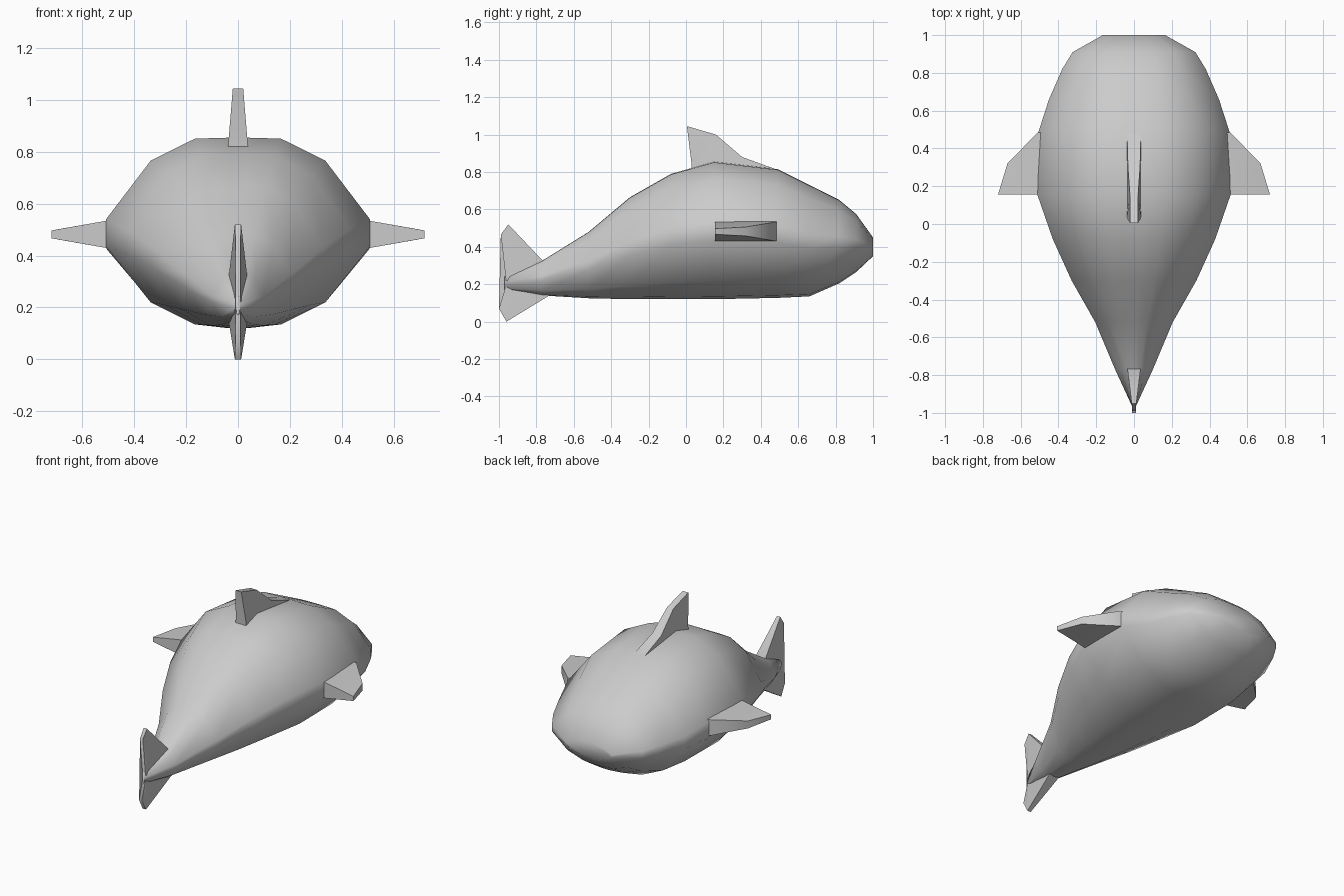
import bpy, bmesh
from mathutils import Vector

cube = bpy.data.objects.get("Cube")
if cube:
    bpy.data.objects.remove(cube)

# Single plain skin colour
skin = bpy.data.materials.new("grey_skin")
skin.use_nodes = True
skin.diffuse_color = (0.6, 0.6, 0.6, 1)
skin.node_tree.nodes["Principled BSDF"].inputs["Base Color"].default_value = (0.6, 0.6, 0.6, 1)


def finish(name, bm, angle):
    bmesh.ops.recalc_face_normals(bm, faces=bm.faces)
    mesh = bpy.data.meshes.new(name)
    bm.to_mesh(mesh)
    bm.free()
    obj = bpy.data.objects.new(name, mesh)
    bpy.context.collection.objects.link(obj)
    mesh.materials.append(skin)
    bpy.ops.object.select_all(action='DESELECT')
    obj.select_set(True)
    bpy.context.view_layer.objects.active = obj
    bpy.ops.object.shade_smooth_by_angle(angle=angle)
    return obj


def fin(name, outline, place):
    """Tapered plate: outline of (u, v, half thickness), placed in space."""
    bm = bmesh.new()
    sides = [[bm.verts.new(place(u, v, s * t)) for u, v, t in outline] for s in (1, -1)]
    caps = [bm.faces.new(side) for side in sides]
    n = len(outline)
    for i in range(n):
        j = (i + 1) % n
        bm.faces.new((sides[0][i], sides[0][j], sides[1][j], sides[1][i]))
    bmesh.ops.triangulate(bm, faces=caps)
    return finish(name, bm, 1.2)


# Body: one faceted cross-section swept from snout to tail
half = [(0.07, 1), (0.325, 0.99), (0.66, 0.76), (1, 0.14),
        (1, -0.14), (0.66, -0.73), (0.325, -0.96), (0.07, -1)]
section = half + [(-x, z) for x, z in reversed(half)]
# y, half width, top, bottom
stations = [(1.0, 0.165, 0.45, 0.35), (0.91, 0.325, 0.575, 0.265),
            (0.82, 0.38, 0.65, 0.205), (0.66, 0.45, 0.73, 0.135),
            (0.49, 0.505, 0.815, 0.127), (0.15, 0.51, 0.855, 0.12),
            (-0.08, 0.43, 0.79, 0.12), (-0.3, 0.33, 0.665, 0.12),
            (-0.52, 0.205, 0.48, 0.125), (-0.77, 0.1, 0.325, 0.14),
            (-0.97, 0.008, 0.24, 0.17)]
bm = bmesh.new()
rings = []
for y, width, top, bottom in stations:
    mid, height = (top + bottom) / 2, (top - bottom) / 2
    rings.append([bm.verts.new((x * width, y, mid + z * height)) for x, z in section])
for a, b in zip(rings, rings[1:]):
    for i in range(len(section)):
        j = (i + 1) % len(section)
        bm.faces.new((a[i], a[j], b[j], b[i]))
bm.faces.new(rings[0])
bm.faces.new(rings[-1])
finish("body", bm, 1.2)

# Upright fins lie in the y-z plane
upright = lambda u, v, t: Vector((t, u, v))
fin("dorsal_fin", [(0.03, 0.78, 0.04), (0.03, 0.84, 0.037), (0.005, 1.045, 0.02),
                   (0.16, 1.0, 0.022), (0.3, 0.88, 0.032), (0.48, 0.815, 0.037),
                   (0.4, 0.78, 0.04)], upright)
fin("tail_fin", [(-0.73, 0.14, 0.035), (-0.765, 0.325, 0.035), (-0.95, 0.52, 0.012),
                 (-0.99, 0.465, 0.01), (-0.96, 0.2, 0.01), (-1.0, 0.07, 0.01),
                 (-0.96, 0.0, 0.012)], upright)

# Side fins lie flat and are mirrored across x
flat = lambda u, v, t: Vector((u, v, 0.482 + t))
side = fin("side_fins", [(0.42, 0.155, 0.053), (0.51, 0.155, 0.052), (0.72, 0.155, 0.015),
                         (0.67, 0.32, 0.024), (0.51, 0.485, 0.052), (0.42, 0.485, 0.053)], flat)
mirror = side.modifiers.new("mirror", 'MIRROR')
mirror.use_axis = (True, False, False)
